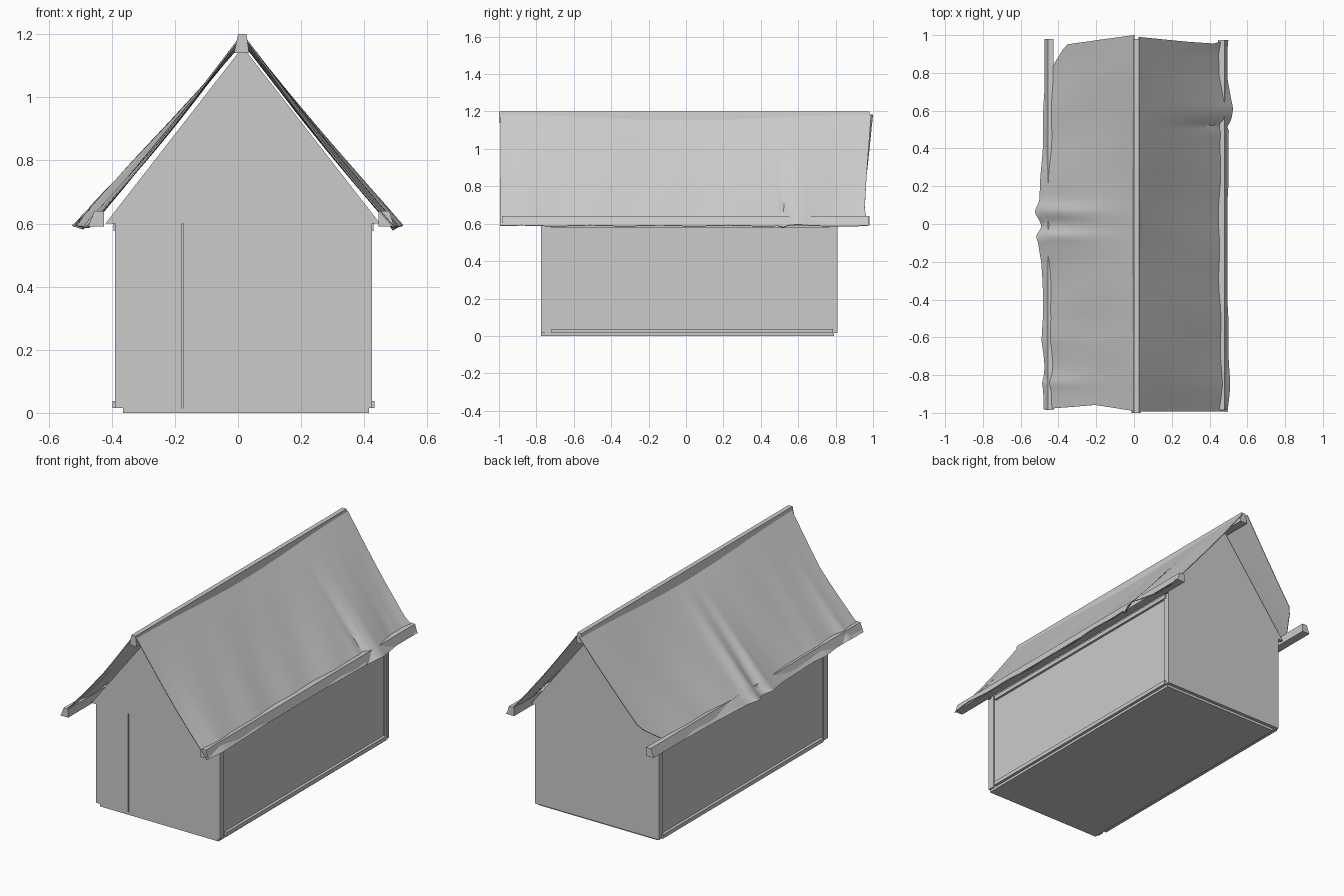
import bpy, bmesh, math
from mathutils import Vector

if "Cube" in bpy.data.objects:
    bpy.data.objects.remove(bpy.data.objects["Cube"], do_unlink=True)

grey = bpy.data.materials.new("plain_grey")
grey.use_nodes = True
grey.diffuse_color = (0.6, 0.6, 0.6, 1)
grey.node_tree.nodes["Principled BSDF"].inputs["Base Color"].default_value = (0.6, 0.6, 0.6, 1)

CX = 0.017  # centre line of the hut


def finish(name, bm):
    bmesh.ops.recalc_face_normals(bm, faces=bm.faces[:])
    me = bpy.data.meshes.new(name)
    bm.to_mesh(me)
    bm.free()
    me.materials.append(grey)
    ob = bpy.data.objects.new(name, me)
    bpy.context.collection.objects.link(ob)
    return ob


def prism(name, profile, y0, y1):
    """Extrude an (x, z) outline along y."""
    bm = bmesh.new()
    face = bm.faces.new([bm.verts.new((x, y0, z)) for x, z in profile])
    new = bmesh.ops.extrude_face_region(bm, geom=[face])["geom"]
    bmesh.ops.translate(bm, vec=(0, y1 - y0, 0),
                        verts=[g for g in new if isinstance(g, bmesh.types.BMVert)])
    return finish(name, bm)


def box(name, x0, x1, y0, y1, z0, z1):
    return prism(name, [(x0, z0), (x1, z0), (x1, z1), (x0, z1)], y0, y1)


def lerp_table(t, table):
    for (a, p), (b, q) in zip(table, table[1:]):
        if t <= b:
            return p + (q - p) * max(0, (t - a) / (b - a))
    return table[-1][1]


# Floor slab
box("floor", -0.365, 0.415, -0.775, 0.79, 0.0, 0.015)

# End walls with gables; the front one is split by a door seam
gable = [(-0.42, 0.6), (0.45, 0.6), (0.03, 1.14), (0.0, 1.14)]
for name, y0, y1 in (("front", -0.775, -0.755), ("back", 0.79, 0.81)):
    prism(name + "_gable", gable, y0, y1)
box("back_wall", -0.385, 0.425, 0.79, 0.81, 0.015, 0.6)
box("front_door", -0.385, -0.178, -0.775, -0.755, 0.015, 0.6)
box("front_wall", -0.174, 0.425, -0.775, -0.755, 0.015, 0.6)
box("door_backing", -0.20, -0.15, -0.755, -0.745, 0.015, 0.6)

# Side walls: recessed panel, corner posts, top and bottom rails
for side, s in (("right", -1), ("left", 1)):
    def strip(name, inner, outer, y0, y1, z0, z1):
        a, b = sorted((CX + s * inner, CX + s * outer))
        box(side + name, a, b, y0, y1, z0, z1)
    strip("_panel", 0.375, 0.398, -0.755, 0.79, 0.015, 0.62)
    strip("_front_post", 0.385, 0.406, -0.775, -0.735, 0.015, 0.61)
    strip("_back_post", 0.385, 0.406, 0.77, 0.81, 0.015, 0.61)
    strip("_bottom_rail", 0.39, 0.415, -0.72, 0.785, 0.015, 0.038)
    strip("_top_rail", 0.39, 0.412, -0.72, 0.785, 0.577, 0.6)

# Ridge beam and eave beams
prism("ridge_beam", [(-0.012, 1.14), (0.035, 1.14), (0.027, 1.2), (0.0, 1.2)], -1.0, 0.98)
prism("right_eave_beam", [(-0.475, 0.59), (-0.425, 0.59), (-0.425, 0.64), (-0.455, 0.64)], -0.985, 0.98)
prism("left_eave_beam", [(0.445, 0.59), (0.495, 0.59), (0.48, 0.64), (0.445, 0.64)], -0.985, 0.975)


# Cloth roof: a draped sheet on each slope with wavy eaves and a few creases
def cloth(name, s, top_x, eave, front, back, creases):
    bm = bmesh.new()
    ny, nv = 90, 20
    normal = Vector((s * 0.78, 0, 0.62))
    rows = []
    for i in range(ny + 1):
        row = []
        for j in range(nv + 1):
            u, v = i / ny, j / nv
            f, b = lerp_table(v, front), lerp_table(v, back)
            y = f + (b - f) * u
            hang = 0.025 * math.sin(math.pi * u) ** 2 * (1 - v)
            p = Vector((top_x + (lerp_table(y, eave) - top_x) * v, y,
                        1.185 - hang + (0.59 - 1.185 + hang) * v))
            offset = -0.012 * math.sin(math.pi * v) * (0.6 + 0.4 * math.sin(5 * y + s))
            offset += 0.003 * math.sin(17 * y + 4 * v) * v
            for cy, width, depth in creases:
                offset += depth * math.exp(-((y - cy) / width) ** 2) * v * v
            row.append(bm.verts.new(p + normal * offset))
        rows.append(row)
    for r0, r1 in zip(rows, rows[1:]):
        for j in range(nv):
            bm.faces.new((r0[j], r1[j], r1[j + 1], r0[j + 1]))
    ob = finish(name, bm)
    for p in ob.data.polygons:
        p.use_smooth = True
    if sum(p.normal.z for p in ob.data.polygons) < 0:
        ob.data.flip_normals()
    thick = ob.modifiers.new("thickness", "SOLIDIFY")
    thick.thickness = 0.004
    thick.offset = -1
    edges = ob.modifiers.new("sharp_rim", "EDGE_SPLIT")
    edges.split_angle = math.radians(40)


cloth("right_cloth", -1, 0.0,
      [(-1, -0.48), (-0.75, -0.475), (-0.62, -0.49), (-0.5, -0.48), (-0.2, -0.49), (-0.07, -0.51),
       (-0.02, -0.495), (0.06, -0.52), (0.13, -0.5), (0.4, -0.485), (0.7, -0.475), (1, -0.47)],
      [(0, -0.99), (0.45, -0.958), (1, -0.98)],
      [(0, 1.0), (0.4, 0.975), (0.77, 0.95), (0.9, 0.85), (1, 0.72)],
      [(-0.84, 0.03, 0.01), (-0.06, 0.025, 0.012), (0.0, 0.03, -0.008), (0.07, 0.03, 0.012)])
cloth("left_cloth", 1, 0.028,
      [(-1, 0.495), (-0.85, 0.508), (-0.6, 0.5), (-0.3, 0.492), (0, 0.492), (0.3, 0.5),
       (0.5, 0.503), (0.55, 0.512), (0.62, 0.518), (0.72, 0.505), (0.8, 0.492), (1, 0.498)],
      [(0, -0.992), (1, -0.994)],
      [(0, 0.99), (0.55, 0.965), (0.85, 0.955), (1, 0.975)],
      [(0.52, 0.015, -0.018), (0.6, 0.04, 0.006), (0.9, 0.04, -0.006)])
